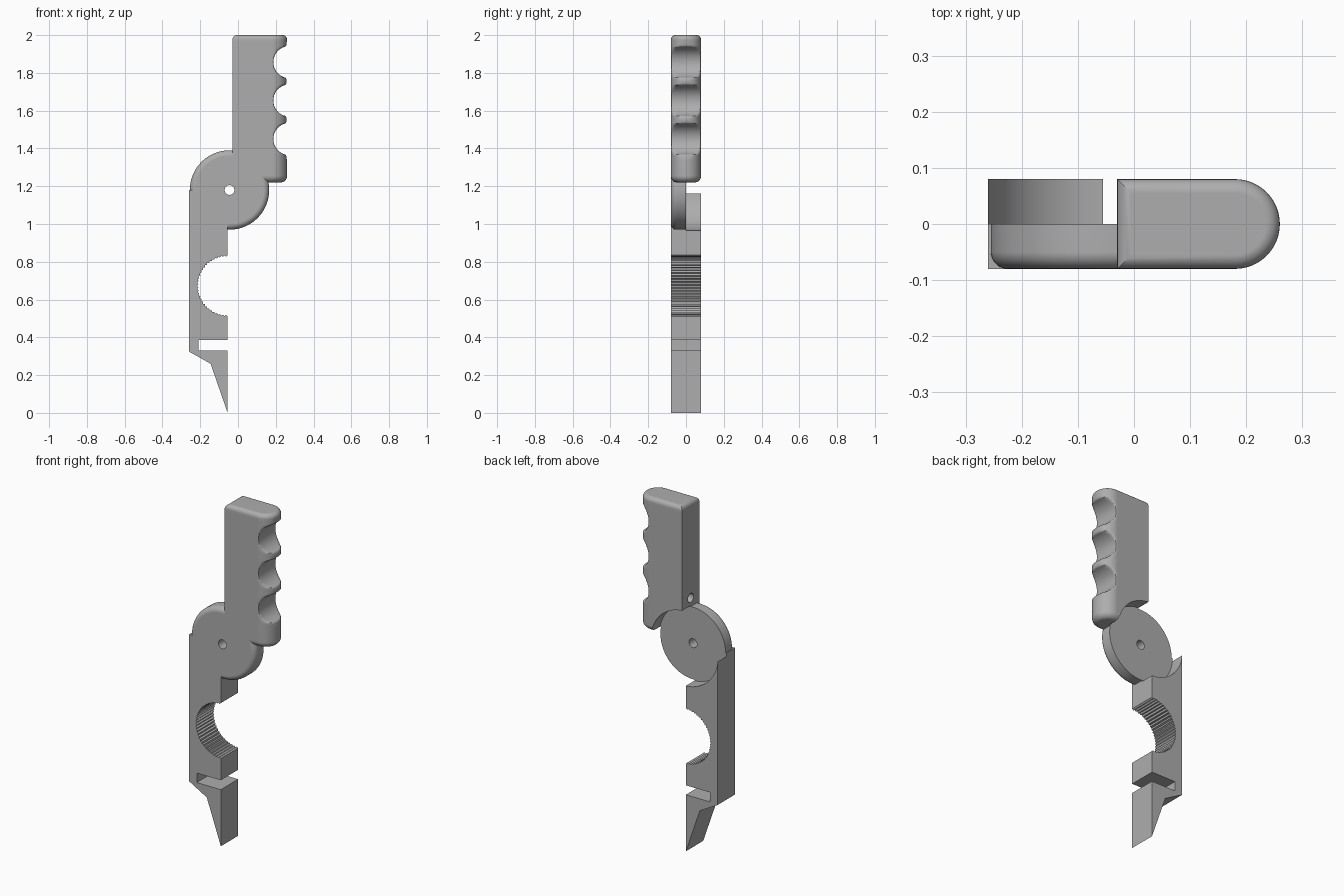
import bpy, bmesh, math

if "Cube" in bpy.data.objects:
    bpy.data.objects.remove(bpy.data.objects["Cube"])

PIVOT = (-0.045, 1.18)      # x, z of the hinge disc
T = 0.08                    # half thickness

grey = bpy.data.materials.new("grey plastic")
grey.diffuse_color = (0.42, 0.42, 0.42, 1)
grey.use_nodes = True
grey.node_tree.nodes["Principled BSDF"].inputs["Base Color"].default_value = grey.diffuse_color


def loft(name, rings):
    """Closed solid through rings of equal point count."""
    bm = bmesh.new()
    rows = [[bm.verts.new(p) for p in r] for r in rings]
    n = len(rows[0])
    for a, b in zip(rows, rows[1:]):
        for i in range(n):
            j = (i + 1) % n
            bm.faces.new((a[i], a[j], b[j], b[i]))
    bm.faces.new(rows[0])
    bm.faces.new(rows[-1])
    bmesh.ops.recalc_face_normals(bm, faces=bm.faces)
    me = bpy.data.meshes.new(name)
    bm.to_mesh(me)
    bm.free()
    ob = bpy.data.objects.new(name, me)
    me.materials.append(grey)
    bpy.context.collection.objects.link(ob)
    return ob


def disc_ring(r, y, n=96):
    return [(PIVOT[0] + r * math.cos(2 * math.pi * i / n), y,
             PIVOT[1] + r * math.sin(2 * math.pi * i / n)) for i in range(n)]


def boolean(ob, other, op):
    m = ob.modifiers.new(op.lower(), 'BOOLEAN')
    m.operation, m.object, m.solver = op, other, 'EXACT'
    bpy.context.view_layer.objects.active = ob
    bpy.ops.object.modifier_apply(modifier=m.name)
    bpy.data.objects.remove(other)


# --- grip: D-shaped sections stacked upwards, with three finger scallops
def smooth_min(a, b, k=0.02):
    h = max(k - abs(a - b), 0) / k
    return min(a, b) - h * h * k / 4


def grip_section(z, inset, limit, n=24):
    w = T - inset
    pts = [(-0.03 + inset, -w, z)]
    for i in range(n + 1):
        t = math.pi * (i / n - 0.5)
        pts.append((smooth_min(0.18 + w * math.cos(t), limit), w * math.sin(t), z))
    return pts + [(-0.03 + inset, w, z)]


rows = []
for i in range(9):                                   # bottom fillet
    t = math.pi / 2 * i / 8
    rows.append((1.22 + 0.035 * (1 - math.cos(t)), 0.035 * (1 - math.sin(t)), 0.29))
fingers = (1.45, 1.654, 1.857)
dz, x_lip = 0.080, 0.243
rows.append((fingers[0] - dz - 0.03, 0, 0.29))
for k, zc in enumerate(fingers):
    if k == 0:                                       # lip below first scallop
        for i in range(5):
            t = math.pi / 2 * (1 + i / 5)
            rows.append((zc - dz - 0.022 * (1 + math.cos(t)), 0, x_lip + 0.022 * math.sin(t)))
    for i in range(21):                              # scallop
        a = math.radians(-70 + 7 * i)
        rows.append((zc + 0.085 * math.sin(a), 0, 0.272 - 0.085 * math.cos(a)))
    last = k == 2
    gap = 0.044 if last else fingers[k + 1] - zc - 2 * dz
    for i in range(1, 6 if last else 10):            # lip above it
        t = math.pi * (1 - i / 10)
        rows.append((zc + dz + gap * (1 + math.cos(t)) / 2, 0, x_lip + 0.022 * math.sin(t)))
for i in range(7):                                   # top fillet
    t = math.pi / 2 * i / 6
    rows.append((1.975 + 0.025 * math.sin(t), 0.025 * (1 - math.cos(t)), 0.29))
body = loft("hinged_tool_body", [grip_section(*r) for r in rows])

# blind bore in the back edge of the grip
bore = [[(x, 0.026 * math.cos(i * math.pi / 12), 1.44 + 0.026 * math.sin(i * math.pi / 12))
         for i in range(24)] for x in (-0.1, 0.08)]
boolean(body, loft("bore_cutter", bore), 'DIFFERENCE')

# --- lower arm: jaw with fine teeth, slot and pointed tip
jaw = []
teeth = 30
for i in range(2 * teeth + 1):
    t = math.pi / 2 + math.pi * i / (2 * teeth)
    r = 0.162 if i % 2 == 0 else 0.155
    jaw.append((-0.055 + r * math.cos(t), 0.673 + r * math.sin(t)))
profile = [(-0.055, 1.18)] + jaw + [
    (-0.055, 0.385), (-0.21, 0.385), (-0.21, 0.33), (-0.055, 0.33),
    (-0.055, 0.0), (-0.145, 0.26), (-0.26, 0.325), (-0.26, 1.18)]
arm = loft("lower_arm", [[(x, y, z) for x, z in profile] for y in (-T, T)])

# clearance for the opposite disc on the rear half of both parts
for part in (body, arm):
    boolean(part, loft("clearance_cutter", [disc_ring(0.216, 0), disc_ring(0.216, 0.2)]),
            'DIFFERENCE')

# --- hinge disc with rounded front rim
rings = [disc_ring(0.21, 0)]
for i in range(8):
    t = math.pi / 2 * i / 7
    rings.append(disc_ring(0.18 + 0.03 * math.cos(t), -0.05 - 0.03 * math.sin(t)))
disc = loft("hinge_disc", rings)

boolean(body, disc, 'UNION')
boolean(body, arm, 'UNION')
boolean(body, loft("pin_cutter", [disc_ring(0.026, -0.2, 24), disc_ring(0.026, 0.05, 24)]),
        'DIFFERENCE')

# smooth fillets, crisp edges
bpy.ops.object.select_all(action='DESELECT')
body.select_set(True)
bpy.context.view_layer.objects.active = body
bpy.ops.object.shade_smooth_by_angle(angle=math.radians(30))
wn = body.modifiers.new("weighted_normals", 'WEIGHTED_NORMAL')
wn.keep_sharp = True
